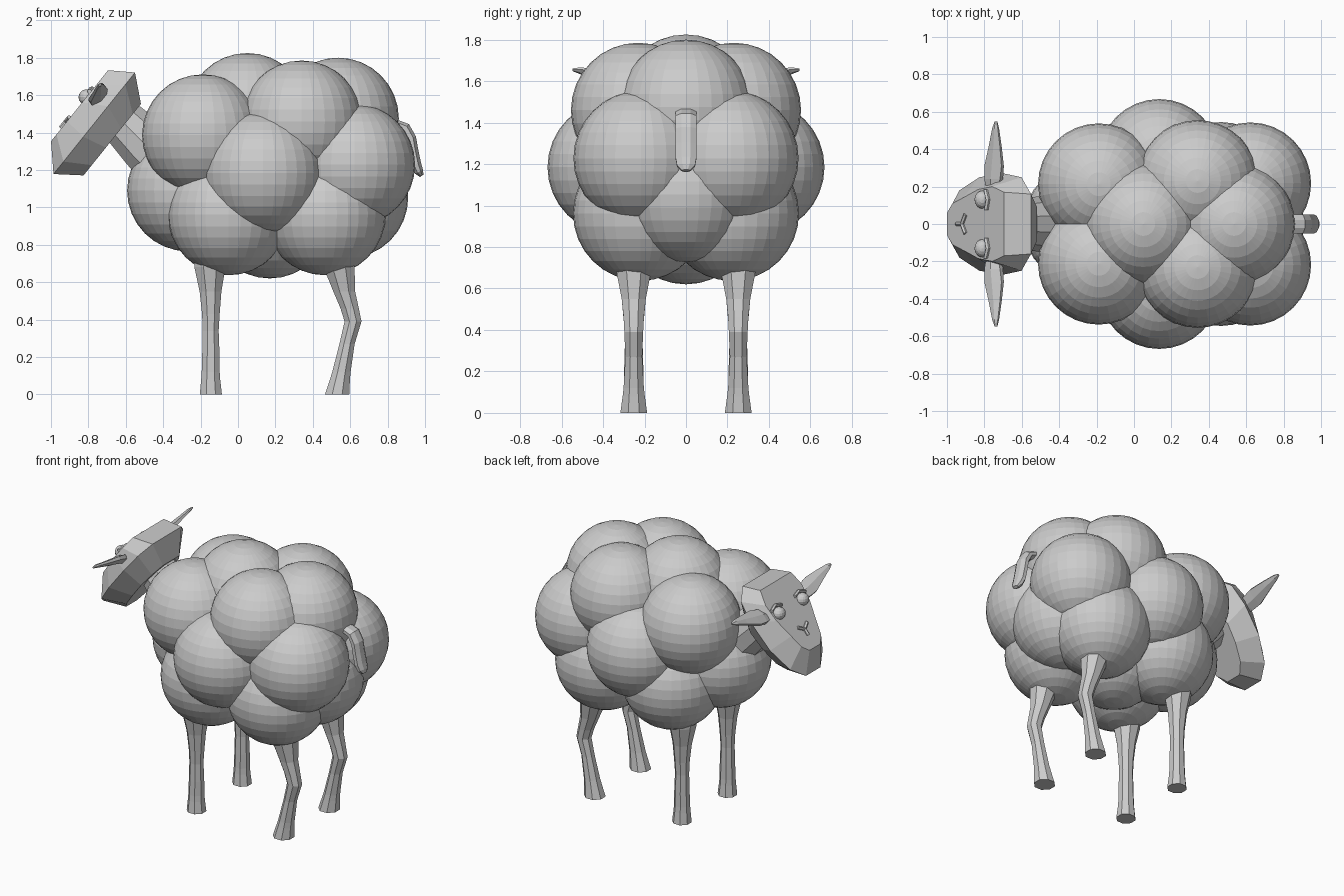
import bpy, bmesh, math
from mathutils import Vector, Matrix

if "Cube" in bpy.data.objects:
    bpy.data.objects.remove(bpy.data.objects["Cube"])

grey = bpy.data.materials.new("plain grey")
grey.diffuse_color = (0.6, 0.6, 0.6, 1)
grey.use_nodes = True
grey.node_tree.nodes["Principled BSDF"].inputs["Base Color"].default_value = grey.diffuse_color


def finish(name, bm):
    bmesh.ops.recalc_face_normals(bm, faces=bm.faces)
    me = bpy.data.meshes.new(name)
    bm.to_mesh(me)
    bm.free()
    me.materials.append(grey)
    ob = bpy.data.objects.new(name, me)
    bpy.context.collection.objects.link(ob)
    return ob


def skin(name, rings):
    """Join closed rings of points into a capped shell."""
    bm = bmesh.new()
    loops = [[bm.verts.new(p) for p in ring] for ring in rings]
    n = len(loops[0])
    for a, b in zip(loops, loops[1:]):
        for i in range(n):
            j = (i + 1) % n
            bm.faces.new((a[i], a[j], b[j], b[i]))
    bm.faces.new(loops[0])
    bm.faces.new(loops[-1])
    return finish(name, bm)


def ellipse(c, u, v, n=8):
    c, u, v = Vector(c), Vector(u), Vector(v)
    return [c + u * math.cos(2 * math.pi * (i + .5) / n)
            + v * math.sin(2 * math.pi * (i + .5) / n) for i in range(n)]


def ball(bm, c, scale, seg=32, rings=16, rot=Matrix()):
    m = Matrix.Translation(c) @ rot @ Matrix.Diagonal((*scale, 1))
    bmesh.ops.create_uvsphere(bm, u_segments=seg, v_segments=rings, radius=1, matrix=m)


# wool: equal balls, the ones with y > 0 are mirrored
R = 0.325
puffs = [(0.05, 0, 1.5), (0.535, 0, 1.475), (0.585, 0, 1.053),
         (-0.268, 0, 1.09), (0.17, 0, 0.945),
         (-0.188, 0.213, 1.386), (0.34, 0.23, 1.46), (0.622, 0.218, 1.228),
         (0.135, 0.343, 1.185), (-0.05, 0.22, 0.962), (0.465, 0.22, 0.962)]
bm = bmesh.new()
for x, y, z in puffs:
    for s in ((1, -1) if y else (1,)):
        ball(bm, (x, y * s, z), (R, R, R))
finish("wool", bm)

# neck
d = Vector((0.707, 0, 0.707))
skin("neck", [ellipse(c, d * r, (0, r, 0), 10) for c, r in
              [((-0.62, 0, 1.46), 0.13), ((-0.50, 0, 1.34), 0.15), ((-0.25, 0, 1.12), 0.2)]])

# head: shield-shaped layers from face plane to back plane
ORIGIN = Vector((-0.695, 0, 1.733))
DOWN = Vector((-0.626, 0, -0.78))
BACK = Vector((0.78, 0, -0.626))


def on_head(s, y, t):
    return ORIGIN + DOWN * s + BACK * t + Vector((0, y, 0))


def shield(t, outline):
    return [on_head(s, w, t) for s, w in outline] + \
           [on_head(s, -w, t) for s, w in reversed(outline)]


skin("head", [
    shield(0, [(0, .17), (.10, .20), (.22, .185), (.35, .14), (.44, .11), (.487, .06)]),
    shield(.12, [(-.081, .16), (0, .25), (.15, .27), (.36, .25), (.53, .18), (.615, .08)]),
    shield(.25, [(.03, .09), (.10, .15), (.20, .18), (.33, .16), (.45, .12), (.52, .06)])])

# nose: small raised Y
for name, s0, y0, s1, y1 in [("nose_left", .325, -.05, .355, 0), ("nose_right", .325, .05, .355, 0),
                             ("nose_line", .35, 0, .40, 0)]:
    a, b = on_head(s0, y0, 0), on_head(s1, y1, 0)
    side = (b - a).normalized().cross(BACK) * .012
    skin(name, [ellipse(p, side, BACK * .016, 6) for p in (a, b)])

for s, tag in ((1, "left"), (-1, "right")):
    # eyes with a thin brow
    bm = bmesh.new()
    ball(bm, on_head(.185, .13 * s, 0), (.042, .048, .042), 16, 8)
    finish("eye_" + tag, bm)
    skin("brow_" + tag, [ellipse(on_head(a, y * s, 0), DOWN * .012, BACK * .02, 6)
                         for a, y in [(.145, .075), (.13, .13), (.15, .185)]])

    # ears: flat pointed leaves
    w, t = Vector((.8, 0, .6)), Vector((-.6, 0, .8))
    skin("ear_" + tag, [ellipse((x, y * s, z), w * a, t * b, 6) for x, y, z, a, b in
                        [(-.75, .18, 1.575, .045, .03), (-.75, .24, 1.59, .06, .028),
                         (-.748, .31, 1.605, .066, .022), (-.742, .42, 1.63, .042, .016),
                         (-.74, .51, 1.65, .022, .012), (-.738, .548, 1.655, .008, .006)]])

    # legs: (x, z, radius) from hoof to wool
    legs = {"front_leg_": [(-.145, 0, .064), (-.146, .08, .055), (-.146, .12, .052),
                           (-.145, .22, .05), (-.146, .34, .046), (-.145, .43, .051),
                           (-.147, .55, .063), (-.15, .68, .09), (-.15, .85, .1)],
            "rear_leg_": [(.53, 0, .07), (.545, .08, .058), (.553, .12, .053),
                          (.583, .27, .044), (.615, .39, .049), (.597, .46, .053),
                          (.568, .55, .063), (.54, .68, .09), (.5, .85, .1)]}
    for name, path in legs.items():
        skin(name + tag, [ellipse((x, .252 * s, z), (r, 0, 0), (0, r, 0)) for x, z, r in path])

# tail: flattened tube hanging behind
path = [(.78, 1.41, .6), (.85, 1.443, 1), (.895, 1.425, 1), (.925, 1.37, 1),
        (.937, 1.30, 1), (.952, 1.23, 1), (.968, 1.19, .85), (.982, 1.168, .4)]
rings = []
for i, (x, z, k) in enumerate(path):
    a, b = path[max(i - 1, 0)], path[min(i + 1, len(path) - 1)]
    tan = Vector((b[0] - a[0], 0, b[1] - a[1])).normalized()
    rings.append(ellipse((x, 0, z), tan.cross((0, 1, 0)) * .03 * k, (0, .055 * k, 0)))
skin("tail", rings)
